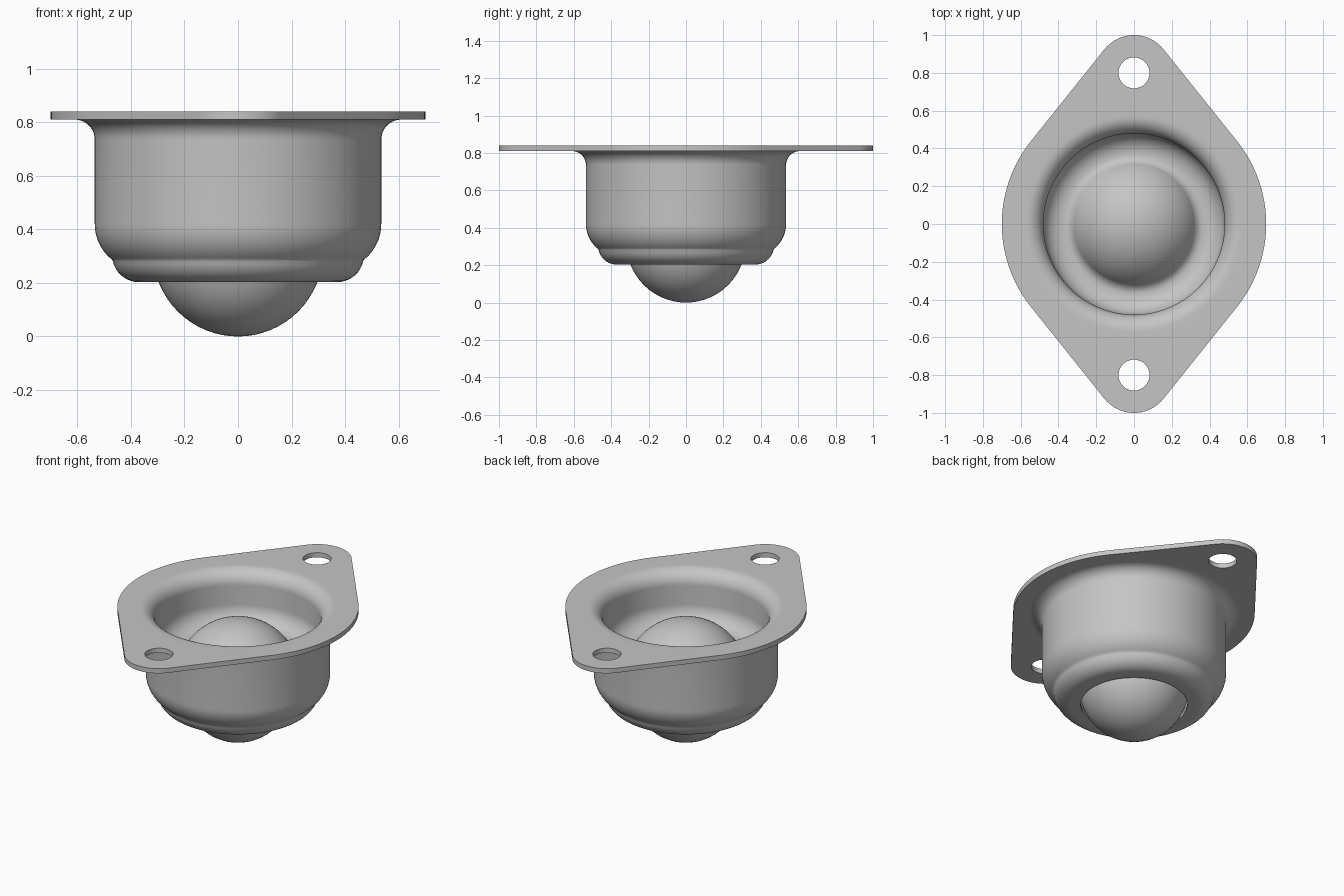
import bpy
import bmesh
from math import sin, cos, pi, radians, asin
from mathutils import Vector

if "Cube" in bpy.data.objects:
    bpy.data.objects.remove(bpy.data.objects["Cube"])

STEPS = 96
JOIN_R = 0.62          # radius where the flange meets the turned housing
BOTTOM, TOP = 0.81, 0.84

steel = bpy.data.materials.new("steel_grey")
steel.use_nodes = True
colour = (0.56, 0.56, 0.56, 1)
steel.diffuse_color = colour
steel.node_tree.nodes["Principled BSDF"].inputs["Base Color"].default_value = colour


def arc(cx, cy, r, start, end, n):
    """Points on a circular arc, angles in degrees."""
    return [(cx + r * cos(radians(start + (end - start) * i / n)),
             cy + r * sin(radians(start + (end - start) * i / n))) for i in range(n + 1)]


def circle(cy, r, n):
    return arc(0, cy, r, 0, 360, n)[:-1]


def lathe(bm, profile):
    """Turn an (r, z) profile around the z axis."""
    verts = [bm.verts.new((r, 0, z)) for r, z in profile]
    edges = [bm.edges.new(pair) for pair in zip(verts, verts[1:])]
    bmesh.ops.spin(bm, geom=verts + edges, cent=(0, 0, 0), axis=(0, 0, 1),
                   angle=2 * pi, steps=STEPS)


def finish(obj, angle):
    obj.data.materials.clear()
    obj.data.materials.append(steel)
    bpy.ops.object.select_all(action='DESELECT')
    obj.select_set(True)
    bpy.context.view_layer.objects.active = obj
    bpy.ops.object.shade_smooth_by_angle(angle=radians(angle))


# Flange outline: broad middle arcs joined by tangents to small end arcs
tilt = 90 - 51.3
outline = (arc(0, 0, 0.7, -tilt, tilt, 24) + arc(0, 0.8, 0.2, tilt, 180 - tilt, 24)
           + arc(0, 0, 0.7, 180 - tilt, 180 + tilt, 24)
           + arc(0, -0.8, 0.2, 180 + tilt, 360 - tilt, 24))
curve = bpy.data.curves.new("flange_outline", 'CURVE')
curve.dimensions = '2D'
curve.fill_mode = 'BOTH'
curve.extrude = (TOP - BOTTOM) / 2
for loop in (outline, circle(0, JOIN_R, STEPS), circle(0.8, 0.082, 40), circle(-0.8, 0.082, 40)):
    spline = curve.splines.new('POLY')
    spline.points.add(len(loop) - 1)
    for point, (x, y) in zip(spline.points, loop):
        point.co = (x, y, 0, 1)
    spline.use_cyclic_u = True
outline_obj = bpy.data.objects.new("flange_outline", curve)
bpy.context.collection.objects.link(outline_obj)
bpy.context.view_layer.update()
flat = bpy.data.meshes.new_from_object(
    outline_obj.evaluated_get(bpy.context.evaluated_depsgraph_get()))
bpy.data.objects.remove(outline_obj)

bm = bmesh.new()
bm.from_mesh(flat)
bpy.data.meshes.remove(flat)
bmesh.ops.translate(bm, verts=bm.verts, vec=Vector((0, 0, (TOP + BOTTOM) / 2)))

# Remove the plate's inner wall so it welds onto the housing
inner = [f for f in bm.faces if all(abs(v.co.xy.length - JOIN_R) < 0.001 for v in f.verts)
         and abs(f.normal.z) < 0.5]
bmesh.ops.delete(bm, geom=inner, context='FACES')

# Outer skin: flange fillet, wall, rounded shoulder, bottom cap, lip, ball socket
outer = [(JOIN_R, BOTTOM)]
outer += arc(0.61, 0.735, 0.075, 90, 180, 10)
outer += arc(0.365, 0.42, 0.17, 0, -52, 10)
outer += arc(0.37, 0.303, 0.1, -12, -90, 9)
outer += [(0.31, 0.203), (0.31, 0.22)]
outer += arc(0, 0.32, 0.33, -15, 90, 20)
outer[-1] = (0, 0.65)
lathe(bm, outer)

# Inner skin: rolled rim, wall, trough, dome over the ball
inside = [(JOIN_R, TOP)]
inside += arc(0.57, 0.75, 0.09, 90, 180, 12)
inside += arc(0.37, 0.63, 0.11, 0, -100, 14)
inside += arc(0, 0.377, 0.364, 26, 90, 20)
inside[-1] = (0, 0.741)
lathe(bm, inside)

bmesh.ops.remove_doubles(bm, verts=bm.verts, dist=0.0005)
bmesh.ops.recalc_face_normals(bm, faces=bm.faces)
mesh = bpy.data.meshes.new("flanged_housing")
bm.to_mesh(mesh)
bm.free()
housing = bpy.data.objects.new("flanged_housing", mesh)
bpy.context.collection.objects.link(housing)
finish(housing, 40)

# Rolling ball held in the socket
bpy.ops.mesh.primitive_uv_sphere_add(segments=64, ring_count=32, radius=0.318,
                                     location=(0, 0, 0.318))
ball = bpy.context.object
ball.name = "ball"
finish(ball, 60)
